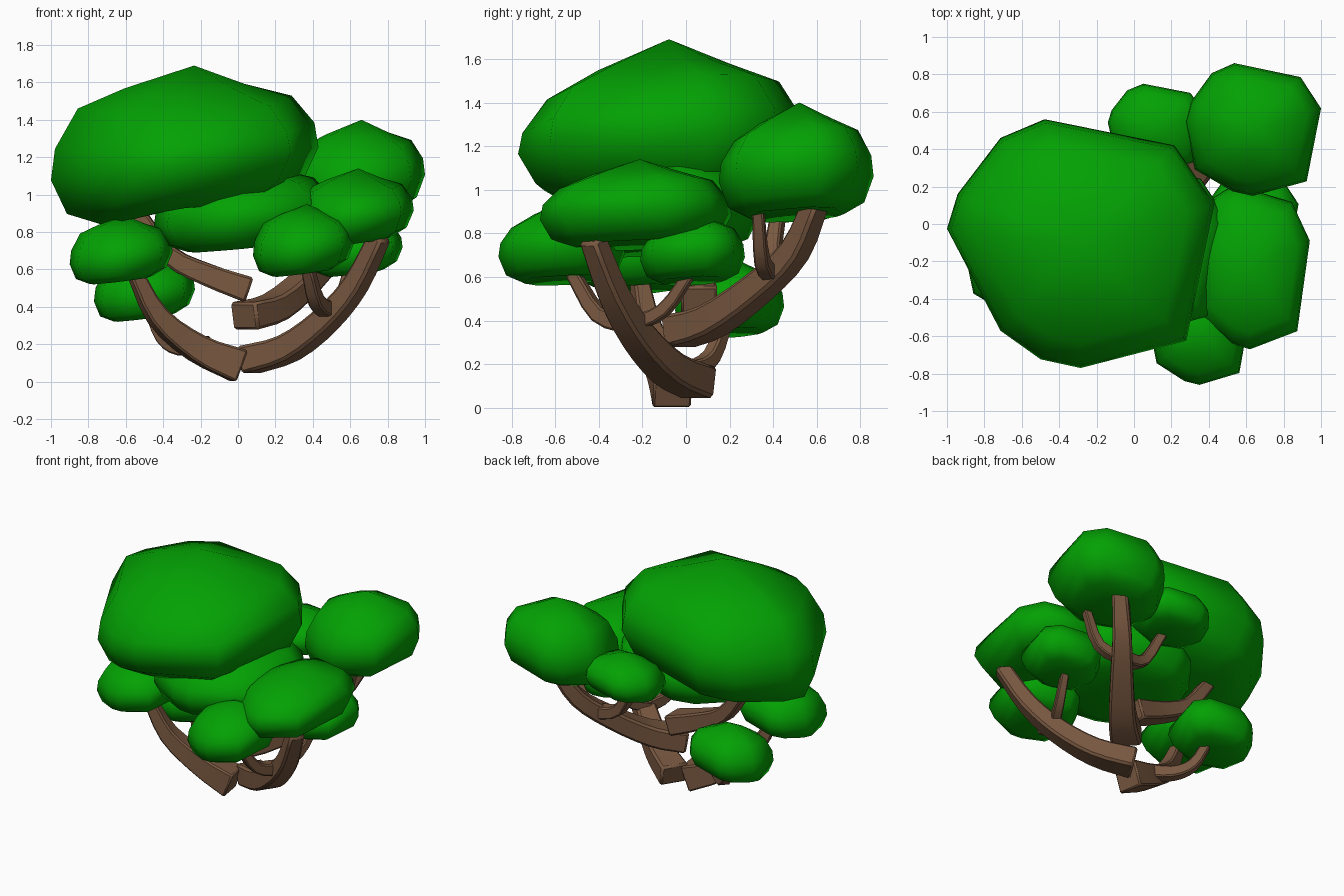
import bpy, bmesh, math
from mathutils import Vector

old = bpy.data.objects.get("Cube")
if old:
    bpy.data.objects.remove(old, do_unlink=True)


def material(name, colour):
    m = bpy.data.materials.new(name)
    m.use_nodes = True
    m.diffuse_color = colour
    bsdf = m.node_tree.nodes["Principled BSDF"]
    bsdf.inputs["Base Color"].default_value = colour
    bsdf.inputs["Roughness"].default_value = 0.8
    return m


LEAF = material("leaf green", (0.001, 0.36, 0.001, 1))
BARK = material("bark brown", (0.19, 0.098, 0.052, 1))


def finish(name, bm, mat, angle):
    bmesh.ops.recalc_face_normals(bm, faces=bm.faces[:])
    mesh = bpy.data.meshes.new(name)
    bm.to_mesh(mesh)
    bm.free()
    mesh.materials.append(mat)
    ob = bpy.data.objects.new(name, mesh)
    bpy.context.collection.objects.link(ob)
    bpy.ops.object.select_all(action='DESELECT')
    ob.select_set(True)
    bpy.context.view_layer.objects.active = ob
    bpy.ops.object.shade_smooth_by_angle(angle=math.radians(angle))
    return ob


def bridge(bm, a, b):
    n = len(a)
    for i in range(n):
        j = (i + 1) % n
        bm.faces.new((a[i], a[j], b[j], b[i]))


# Leaf clump: uneven many-sided dome, leaning, sloped at the front, fitted into a box
OUTLINE = [(-0.3, -0.93), (0, -1), (0.79, -0.78), (1, 0.32), (0.7, 0.79), (-0.27, 1),
           (-0.6, 0.85), (-0.92, 0.4), (-1, 0.12)]
PROFILE = [(0.62, 0), (0.88, 0.1), (1, 0.33), (0.97, 0.52), (0.8, 0.75), (0.45, 0.86)]
MIDDLE = 0.45


def clump(name, lo, hi, lean=0.1, corner=(-0.85, -0.6), undercut=0):
    bm = bmesh.new()

    def vert(x, y, z):
        # flatten the front towards the middle height
        pinch = 0.4 if z > MIDDLE else undercut
        if y < 0:
            z = MIDDLE + (z - MIDDLE) * (1 - pinch * y * y)
        return bm.verts.new((x, y, z + lean * (x + 0.4 * y) * (1 - z * z)))

    rings = [[vert(r * x, r * y, z) for x, y in OUTLINE + [corner]] for r, z in PROFILE]
    for a, b in zip(rings, rings[1:]):
        bridge(bm, a, b)
    for ring, z in ((rings[0], 0.05), (rings[-1], 1)):
        tip = vert(0.07, 0.04, z)
        for i, v in enumerate(ring):
            bm.faces.new((v, ring[(i + 1) % len(ring)], tip))
    # fit to the box
    for k in range(3):
        vals = [v.co[k] for v in bm.verts]
        low, span = min(vals), max(vals) - min(vals)
        for v in bm.verts:
            v.co[k] = lo[k] + (v.co[k] - low) / span * (hi[k] - lo[k])
    finish(name, bm, LEAF, 75)


clump("crown_clump", (-1, -0.77, 0.84), (0.43, 0.56, 1.69), 0.12, (-0.6, -0.7), 0.4)
clump("inner_clump", (-0.45, -0.6, 0.69), (0.5, 0.34, 1.19))
clump("back_left_clump", (0.27, 0.15, 0.85), (1, 0.86, 1.4))
clump("left_clump", (0.3, -0.67, 0.72), (0.94, 0.21, 1.14))
clump("front_clump", (0.08, -0.86, 0.56), (0.62, -0.28, 0.95))
clump("front_right_clump", (-0.9, -0.48, 0.52), (-0.35, 0.06, 0.89))
clump("lower_left_clump", (0.38, -0.21, 0.56), (0.88, 0.27, 0.9))
clump("low_back_clump", (-0.77, -0.05, 0.32), (-0.23, 0.45, 0.69))
clump("back_clump", (-0.14, 0.28, 0.85), (0.38, 0.75, 1.15))


# Branch: tapered beam, broader at its base, swept along a smooth path
def smooth_path(points, steps=3):
    p = [Vector(q) for q in points]
    p = [p[0] * 2 - p[1]] + p + [p[-1] * 2 - p[-2]]
    out = []
    for a, b, c, d in zip(p, p[1:], p[2:], p[3:]):
        for s in range(steps):
            t = s / steps
            out.append(0.5 * (2 * b + (c - a) * t + (2 * a - 5 * b + 4 * c - d) * t ** 2
                              + (3 * b - a - 3 * c + d) * t ** 3))
    return out + [p[-2]]


def branch(name, points, thick, thin, broad=1.0):
    path = smooth_path(points)
    bm = bmesh.new()
    rings = []
    last = len(path) - 1
    for i, p in enumerate(path):
        t = i / last
        along = (path[min(i + 1, last)] - path[max(i - 1, 0)]).normalized()
        side = along.cross(Vector((0, 0, 1))).normalized()
        up = side.cross(along)
        h = (thick + (thin - thick) * t) / 2
        w = h * (broad + (1 - broad) * t)
        rings.append([bm.verts.new(p + side * w * sx + up * h * sy)
                      for sx, sy in ((-1, -1), (1, -1), (1, 1), (-1, 1))])
    for a, b in zip(rings, rings[1:]):
        bridge(bm, a, b)
    bm.faces.new(rings[0])
    bm.faces.new(rings[-1])
    ob = finish(name, bm, BARK, 35)
    bevel = ob.modifiers.new("soft_edges", 'BEVEL')
    bevel.width = thin * 0.15
    bevel.segments = 1
    bevel.limit_method = 'ANGLE'
    bevel.angle_limit = math.radians(45)


branch("front_right_branch", [(0.01, -0.06, 0.083), (-0.22, -0.1, 0.18),
                              (-0.43, -0.17, 0.35), (-0.57, -0.22, 0.62)], 0.18, 0.07)
branch("left_branch", [(0.05, 0.06, 0.115), (0.27, -0.08, 0.18), (0.47, -0.22, 0.33),
                       (0.63, -0.33, 0.52), (0.76, -0.43, 0.78)], 0.15, 0.1, 1.25)
branch("back_left_branch", [(0.03, -0.04, 0.35), (0.2, 0.12, 0.4), (0.38, 0.33, 0.55),
                            (0.52, 0.5, 0.72), (0.62, 0.6, 0.95)], 0.15, 0.1, 1.35)
branch("crown_branch", [(0.06, 0.06, 0.49), (-0.16, 0.06, 0.57),
                        (-0.37, 0.08, 0.68), (-0.55, 0.1, 0.92)], 0.14, 0.08, 1.2)
branch("low_back_twig", [(-0.17, -0.1, 0.2), (-0.3, 0.03, 0.18),
                         (-0.4, 0.12, 0.24), (-0.47, 0.18, 0.4)], 0.09, 0.06)
branch("front_twig", [(0.49, -0.24, 0.38), (0.42, -0.4, 0.43), (0.37, -0.52, 0.62)], 0.09, 0.06)
branch("lower_left_twig", [(0.47, -0.25, 0.38), (0.55, -0.1, 0.45), (0.6, 0.02, 0.62)], 0.07, 0.05)
branch("back_twig", [(0.45, 0.41, 0.6), (0.25, 0.39, 0.66), (0.1, 0.43, 0.93)], 0.09, 0.06)
branch("upper_twig", [(0.4, 0.41, 0.6), (0.59, 0.35, 0.67), (0.69, 0.33, 0.93)], 0.08, 0.05)
